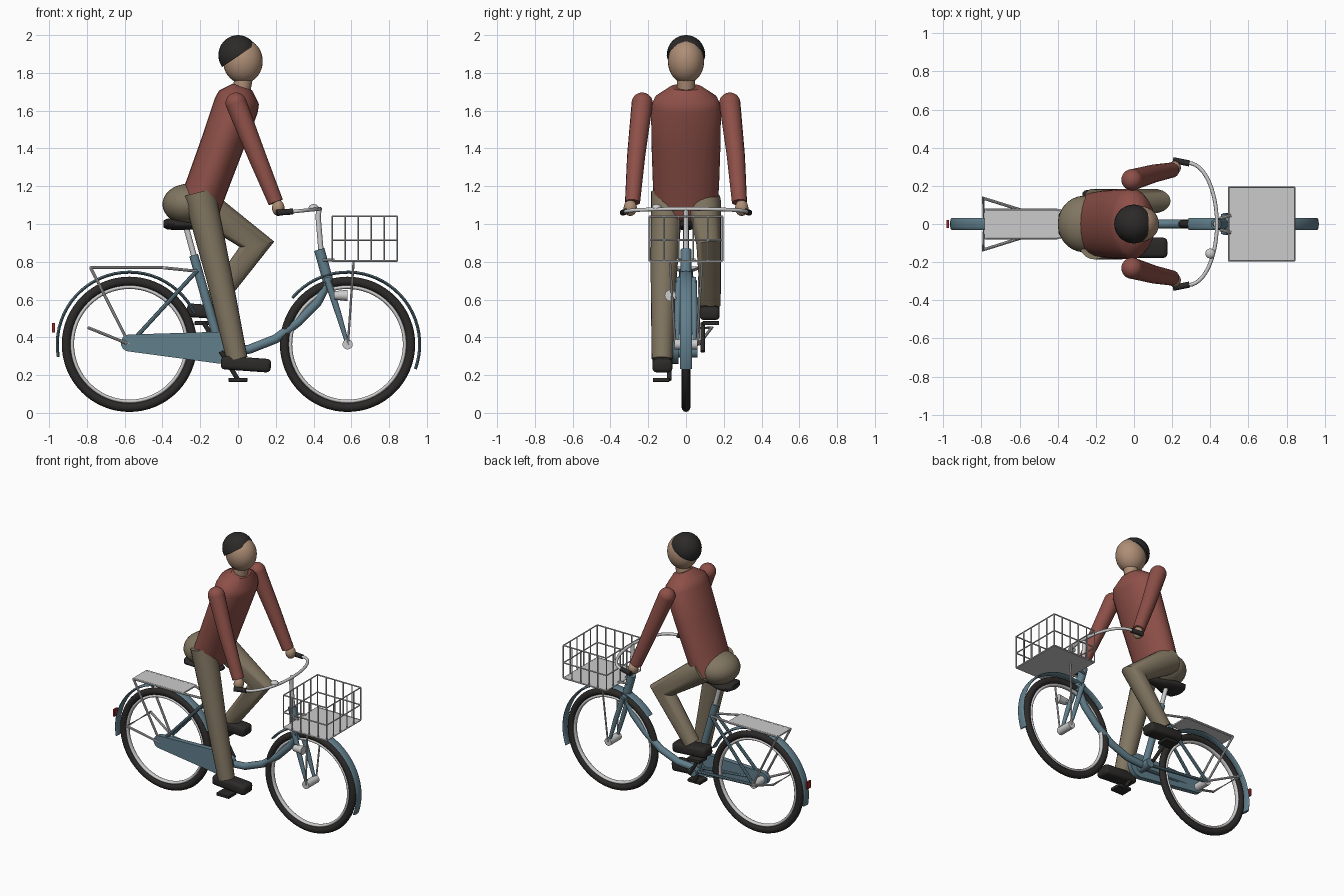
import bpy, bmesh, math
from mathutils import Vector as V, Matrix

if "Cube" in bpy.data.objects:
    bpy.data.objects.remove(bpy.data.objects["Cube"])

def material(name, rgb):
    m = bpy.data.materials.new(name)
    m.diffuse_color = (*rgb, 1)
    m.use_nodes = True
    m.node_tree.nodes["Principled BSDF"].inputs["Base Color"].default_value = m.diffuse_color
    return m

BLUE = material("blue paint", (.12, .21, .26))
DARK = material("dark rubber", (.025, .023, .022))
CLOTH = material("red cloth", (.27, .08, .065))
TAN = material("tan cloth", (.22, .18, .12))
SKIN = material("skin", (.42, .27, .18))
RED = material("red lens", (.3, .02, .02))

def finish(name, bm, mat=None, angle=40):
    """Turn a bmesh into an object, smooth but with sharp edges kept."""
    bmesh.ops.recalc_face_normals(bm, faces=bm.faces)
    for f in bm.faces:
        f.smooth = True
    for e in bm.edges:
        e.smooth = len(e.link_faces) == 2 and e.calc_face_angle(0) < math.radians(angle)
    me = bpy.data.meshes.new(name)
    bm.to_mesh(me)
    bm.free()
    ob = bpy.data.objects.new(name, me)
    bpy.context.collection.objects.link(ob)
    if mat:
        me.materials.append(mat)
    return ob

def add_sweep(bm, pts, ra, rb=None, sides=12):
    """Mitred elliptical tube; ra is the sideways radius, rb the other."""
    pts = [V(p) for p in pts]
    n = len(pts)
    ra = ra if isinstance(ra, (list, tuple)) else [ra] * n
    rb = ra if rb is None else rb if isinstance(rb, (list, tuple)) else [rb] * n
    segs = [(b - a).normalized() for a, b in zip(pts, pts[1:])]
    u = V((0, 1, 0)) if abs(segs[0].y) < .9 else V((0, 0, 1))
    rings = []
    for i, p in enumerate(pts):
        d1, d2 = segs[max(i - 1, 0)], segs[min(i, n - 2)]
        t = (d1 + d2).normalized()
        u = (u - t * u.dot(t)).normalized()
        w = t.cross(u)
        bend, k = (d2 - d1).normalized(), 1 / max(t.dot(d1), .5)
        ring = []
        for s in range(sides):
            a = 2 * math.pi * s / sides
            o = u * ra[i] * math.cos(a) + w * rb[i] * math.sin(a)
            o += bend * o.dot(bend) * (k - 1)
            ring.append(bm.verts.new(p + o))
        rings.append(ring)
    for r, q in zip(rings, rings[1:]):
        for s in range(sides):
            bm.faces.new((r[s], r[s - 1], q[s - 1], q[s]))
    bm.faces.new(rings[0])
    bm.faces.new(rings[-1])

def tube(name, pts, ra, rb=None, mat=None, sides=16):
    bm = bmesh.new()
    add_sweep(bm, pts, ra, rb, sides)
    return finish(name, bm, mat)

def rods(name, paths, r, mat=None, sides=8):
    bm = bmesh.new()
    for p in paths:
        add_sweep(bm, p, r, None, sides)
    return finish(name, bm, mat)

def ball(name, c, r, mat=None, cut=None):
    bm = bmesh.new()
    bmesh.ops.create_uvsphere(bm, u_segments=28, v_segments=18, radius=1,
                              matrix=Matrix.Translation(c) @ Matrix.Diagonal((*r, 1)))
    if cut:
        bmesh.ops.bisect_plane(bm, geom=bm.verts[:] + bm.edges[:] + bm.faces[:],
                               plane_co=cut[0], plane_no=cut[1], clear_inner=True)
        bmesh.ops.holes_fill(bm, edges=[e for e in bm.edges if e.is_boundary])
    return finish(name, bm, mat)

def box(name, c, size, mat=None, bevel=0, tilt=0):
    bm = bmesh.new()
    bmesh.ops.create_cube(bm, size=1, matrix=Matrix.Translation(c)
                          @ Matrix.Rotation(tilt, 4, 'Y') @ Matrix.Diagonal((*size, 1)))
    if bevel:
        bmesh.ops.bevel(bm, geom=bm.edges[:], offset=bevel, segments=3, profile=.5, affect='EDGES')
    return finish(name, bm, mat)

def torus(name, c, R, ry, rr, mat=None):
    bm, N, M = bmesh.new(), 64, 12
    g = []
    for i in range(N):
        a = 2 * math.pi * i / N
        g.append([bm.verts.new((c[0] + (R + rr * math.cos(b)) * math.cos(a), ry * math.sin(b),
                                c[2] + (R + rr * math.cos(b)) * math.sin(a)))
                  for b in (2 * math.pi * j / M for j in range(M))])
    for i in range(N):
        for j in range(M):
            bm.faces.new((g[i - 1][j - 1], g[i][j - 1], g[i][j], g[i - 1][j]))
    return finish(name, bm, mat, 60)

# wheels and mudguards
REAR, FRONT, BB = (-.575, 0, .363), (.58, 0, .363), (-.09, 0, .325)
for side, c, a0, a1 in (("rear", REAR, 25, 190), ("front", FRONT, -20, 140)):
    torus(side + "_tyre", c, .334, .023, .024, DARK)
    torus(side + "_rim", c, .303, .016, .01)
    tube(side + "_hub", [(c[0], -.06, c[2]), (c[0], .06, c[2])], .027)
    arc = [math.radians(a0 + (a1 - a0) * i / 28) for i in range(29)]
    tube(side + "_mudguard", [(c[0] + .382 * math.cos(a), 0, c[2] + .382 * math.sin(a)) for a in arc],
         .031, .008, BLUE, 12)

# frame
tube("down_tube", [(x, 0, z) for x, z in ((.475, .69), (.42, .585), (.32, .483), (.2, .392),
                                          (.06, .337), (-.09, .325))], .024, mat=BLUE)
tube("seat_tube", [BB, (-.235, 0, .835)], .024, mat=BLUE)
tube("seat_post", [(-.23, 0, .82), (-.275, 0, .985)], .015)
tube("head_tube", [(.43, 0, .865), (.488, 0, .66)], .028, mat=BLUE)
tube("bottom_bracket", [(-.09, -.06, .325), (-.09, .06, .325)], .032, mat=BLUE)
rods("rear_stays", [p for s in (-1, 1) for p in (
    [(-.215, .025 * s, .755), (-.575, .055 * s, .363)],
    [(-.1, .03 * s, .325), (-.575, .055 * s, .363)])], .011, BLUE)
for s, side in ((-1, "right"), (1, "left")):
    tube(side + "_fork_blade", [(.475, .04 * s, .70), (.53, .045 * s, .53), (.58, .045 * s, .363)],
         [.018, .016, .01], mat=BLUE)
tube("fork_crown", [(.475, -.052, .70), (.475, .052, .70)], .02, mat=BLUE)

# chain case: hull of two circles
bm = bmesh.new()
for y in (-.075, -.04):
    for cx, cz, r in ((-.575, .37, .045), (-.09, .345, .085)):
        for i in range(28):
            a = 2 * math.pi * i / 28
            bm.verts.new((cx + r * math.cos(a), y, cz + r * math.sin(a)))
hull = bmesh.ops.convex_hull(bm, input=bm.verts)
bmesh.ops.delete(bm, geom=[v for v in bm.verts if not v.link_faces], context='VERTS')
finish("chain_case", bm, BLUE)

# cranks, pedals, shoes
for side, s, px, pz, fz in (("right", -1, 0, .175, .258), ("left", 1, -.18, .475, .535)):
    tube(side + "_crank", [(-.09, .088 * s, .325), (px, .088 * s, pz)], .012, mat=DARK)
    box(side + "_pedal", (px, .132 * s, pz), (.1, .088, .022), DARK, .004)
    box(side + "_shoe", (px + .042, .125 * s, fz), (.265, .106, .072), DARK, .022, math.radians(4))

# saddle
tube("saddle", [(-.395, 0, 1.0), (-.37, 0, 1.0), (-.3, 0, .998), (-.21, 0, .997), (-.13, 0, .995), (-.115, 0, .995)],
     [.05, .085, .085, .045, .027, .015], [.018, .03, .03, .024, .02, .01], DARK, 20)

# handlebar, grips, bell, stem
tube("stem", [(.44, 0, .85), (.424, 0, 1.04), (.43, 0, 1.085)], .014)
bar = [math.radians(-90 + 7.5 * i) for i in range(25)]
tube("handlebar", [(.285 + .15 * math.cos(a), .32 * math.sin(a), 1.065 + .015 * math.cos(a)) for a in bar],
     .01, sides=10)
for s, side in ((-1, "right"), (1, "left")):
    tube(side + "_grip", [(.205, .335 * s, 1.06), (.29, .318 * s, 1.066)], .016, mat=DARK)
ball("bell", (.40, -.155, 1.087), (.026, .026, .018))

# basket with its stays
X0, X1, Y, Z0, Z1 = .498, .842, .193, .805, 1.04
wires = []
for z in (Z0, .915, Z1):
    wires += [[(X0, y, z), (X1, y, z)] for y in (-Y, Y)] + [[(x, -Y, z), (x, Y, z)] for x in (X0, X1)]
for i in range(6):
    x = X0 + (X1 - X0) * i / 5
    wires += [[(x, y, Z0), (x, y, Z1)] for y in (-Y, Y)]
for i in range(1, 5):
    y = -Y + 2 * Y * i / 5
    wires += [[(x, y, Z0), (x, y, Z1)] for x in (X0, X1)]
rods("basket_wires", wires, .0045, sides=6)
box("basket_floor", (.67, 0, .803), (.344, .386, .008))
rods("basket_stays", [[(.612, .085 * s, .80), (.582, .058 * s, .363)] for s in (-1, 1)], .006)
rods("basket_bracket", [[(.45, .03 * s, .81), (.51, .045 * s, .81)] for s in (-1, 1)], .008)

# lamp and reflector
tube("lamp", [(.508, -.083, .622), (.58, -.083, .622)], [.022, .03])
tube("lamp_bracket", [(.53, -.083, .622), (.51, -.045, .60)], .007)
box("rear_reflector", (-.977, 0, .45), (.014, .04, .05), RED)

# luggage rack and folded stand
box("rack_platform", (-.585, 0, .77), (.4, .156, .01))
rods("rack_frame", [p for s in (-1, 1) for p in (
    [(-.78, .074 * s, .77), (-.41, .074 * s, .77), (-.215, .025 * s, .75)],
    [(-.78, .074 * s, .768), (-.575, .064 * s, .363)])], .008)
tube("stand", [(-.575, -.068, .363), (-.79, -.135, .45), (-.79, .135, .45), (-.575, .068, .363)], .008, sides=8)

# rider: legs and hips
ball("hips", (-.262, 0, 1.105), (.138, .148, .108), TAN)
tube("right_leg", [(-.205, -.1, 1.165), (-.1, -.118, .72), (-.005, -.126, .285)], [.086, .069, .056], mat=TAN, sides=20)
tube("left_leg", [(-.215, .095, 1.12), (.10, .12, .893), (-.14, .13, .575)], [.09, .065, .054], mat=TAN, sides=20)

# rider: jacket, sleeves, hands
tube("jacket", [(-.215, 0, 1.065), (-.165, 0, 1.2), (-.08, 0, 1.43), (-.01, 0, 1.625), (.005, 0, 1.67), (.024, 0, 1.725)],
     [.165, .175, .183, .185, .165, .085], [.112, .112, .115, .12, .112, .055], CLOTH, 24)
for s, side in ((-1, "right"), (1, "left")):
    ball(side + "_shoulder", (-.01, .232 * s, 1.64), (.056, .056, .056), CLOTH)
    tube(side + "_sleeve", [(-.01, .232 * s, 1.64), (.1, .264 * s, 1.36), (.2, .283 * s, 1.115)],
         [.056, .048, .04], mat=CLOTH)
    ball(side + "_hand", (.213, .295 * s, 1.085), (.033, .035, .042), SKIN)

# rider: neck, head, hair
tube("neck", [(.015, 0, 1.69), (.035, 0, 1.80)], .048, mat=SKIN)
ball("head", (.026, 0, 1.862), (.105, .096, .118), SKIN)
ball("hair", (0, 0, 1.894), (.104, .102, .106), DARK, ((0, 0, 1.888), (-.135, 0, .2)))
